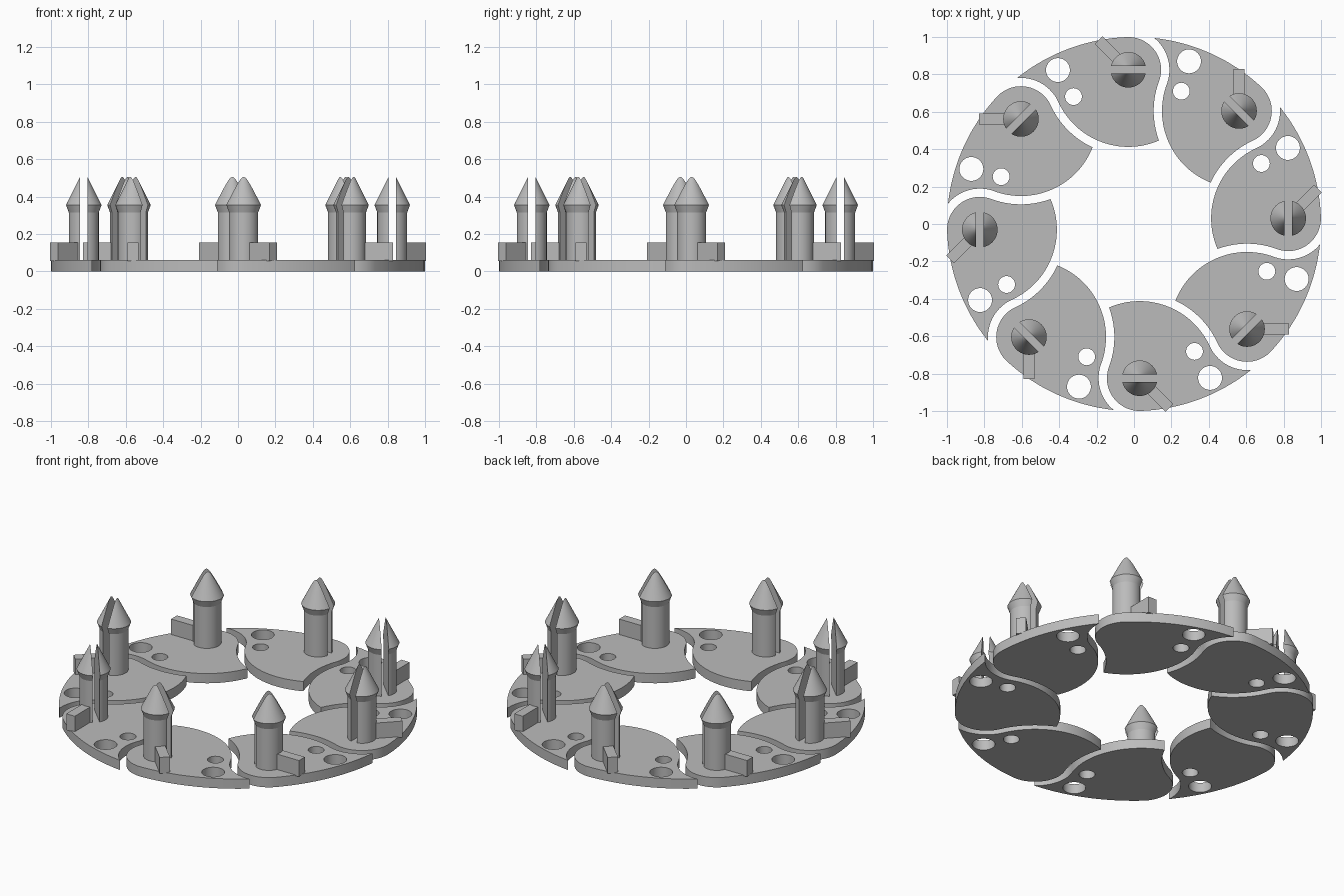
import bpy, bmesh
from math import radians, cos, sin, acos, atan2, pi, tau
from mathutils import Matrix, Vector

cube = bpy.data.objects.get("Cube")
if cube:
    bpy.data.objects.remove(cube, do_unlink=True)

COUNT = 8
STEP = tau / COUNT
TWIST = radians(2.1)        # angle of the first segment
PEG = 0.825                 # distance of the pegs from the centre
HEAD = 0.175                # rounded head around each peg
BODY = 0.412                # large inner curve around each peg
OUTER = PEG + HEAD
THICK = 0.06
SLOT = 0.02                 # half width of the peg slot

grey = bpy.data.materials.new("plain_grey")
grey.use_nodes = True
colour = (0.5, 0.5, 0.5, 1)
grey.diffuse_color = colour
grey.node_tree.nodes["Principled BSDF"].inputs["Base Color"].default_value = colour


def polar(r, a):
    return Vector((r * cos(a), r * sin(a)))


def arc(centre, r, start, end, n):
    return [centre + polar(r, start + (end - start) * i / n) for i in range(n)]


def mesh_from(bm, name):
    bmesh.ops.recalc_face_normals(bm, faces=bm.faces)
    mesh = bpy.data.meshes.new(name)
    bm.to_mesh(mesh)
    bm.free()
    mesh.materials.clear()
    mesh.materials.append(grey)
    return mesh


def outline():
    """Interlocking curved tile made of five tangent arcs."""
    here, ahead, behind = polar(PEG, 0), polar(PEG, STEP), polar(PEG, -STEP)
    gap = (ahead - here).length
    notch, hollow = gap - BODY, gap - HEAD
    tip_turn = acos((OUTER**2 + PEG**2 - notch**2) / (2 * OUTER * PEG))
    tip = polar(OUTER, STEP - tip_turn) - ahead
    side = pi / 2 + STEP / 2
    a = acos((BODY**2 + gap**2 - hollow**2) / (2 * BODY * gap))
    b = acos((hollow**2 + gap**2 - BODY**2) / (2 * hollow * gap))
    return (arc(Vector((0, 0)), OUTER, 0, STEP - tip_turn, 24)
            + arc(ahead, notch, atan2(tip.y, tip.x), side - pi, 16)
            + arc(here, BODY, side, tau - side - a, 32)
            + arc(behind, hollow, pi - side + b, pi - side, 16)
            + arc(here, HEAD, tau - side, tau, 24))


def plate_mesh():
    curve = bpy.data.curves.new("plate_outline", "CURVE")
    curve.dimensions = "2D"
    curve.fill_mode = "BOTH"
    curve.extrude = THICK / 2
    holes = [arc(polar(0.918, radians(24.2)), 0.064, 0, tau, 32),
             arc(polar(0.754, radians(23.3)), 0.045, 0, tau, 32)]
    for points in [outline()] + holes:
        spline = curve.splines.new("POLY")
        spline.points.add(len(points) - 1)
        for target, p in zip(spline.points, points):
            target.co = (p.x, p.y, 0, 1)
        spline.use_cyclic_u = True
    helper = bpy.data.objects.new("plate_outline", curve)
    bpy.context.collection.objects.link(helper)
    graph = bpy.context.evaluated_depsgraph_get()
    flat = bpy.data.meshes.new_from_object(helper.evaluated_get(graph))
    bm = bmesh.new()
    bm.from_mesh(flat)
    bmesh.ops.remove_doubles(bm, verts=bm.verts, dist=0.0001)
    bmesh.ops.translate(bm, verts=bm.verts, vec=(0, 0, THICK / 2))
    bpy.data.objects.remove(helper)
    bpy.data.curves.remove(curve)
    bpy.data.meshes.remove(flat)
    return mesh_from(bm, "plate")


def peg_half_mesh():
    """Revolved snap peg with a flared pointed cap, cut back to one half."""
    bm = bmesh.new()
    profile = [(0, THICK - 0.005), (0.08, THICK - 0.005), (0.08, 0.315),
               (0.095, 0.355), (0, 0.545)]
    verts = [bm.verts.new((r, 0, z)) for r, z in profile]
    edges = [bm.edges.new(pair) for pair in zip(verts, verts[1:])]
    bmesh.ops.spin(bm, geom=verts + edges, axis=(0, 0, 1), cent=(0, 0, 0),
                   angle=tau, steps=48)
    bmesh.ops.remove_doubles(bm, verts=bm.verts, dist=0.0001)
    cut = bmesh.ops.bisect_plane(bm, geom=bm.verts[:] + bm.edges[:] + bm.faces[:],
                                 plane_co=(SLOT, 0, 0), plane_no=(1, 0, 0),
                                 clear_inner=True)
    rim = [e for e in cut["geom_cut"] if isinstance(e, bmesh.types.BMEdge)]
    bmesh.ops.contextual_create(bm, geom=rim)
    return mesh_from(bm, "peg_half")


def rib_mesh():
    bm = bmesh.new()
    bmesh.ops.create_cube(bm, size=1)
    start, end, top = 0.06, 0.225, 0.155
    low = THICK - 0.005
    bmesh.ops.scale(bm, verts=bm.verts, vec=(end - start, 0.058, top - low))
    bmesh.ops.translate(bm, verts=bm.verts, vec=((start + end) / 2, 0, (top + low) / 2))
    return mesh_from(bm, "rib")


# Each part with its place inside one segment
at_peg = Matrix.Translation((PEG, 0, 0))
parts = [("plate", plate_mesh(), Matrix()),
         ("rib", rib_mesh(), at_peg @ Matrix.Rotation(STEP - TWIST, 4, "Z"))]
half = peg_half_mesh()
for label, turn in (("outer", 0), ("inner", pi)):
    parts.append(("peg_" + label, half, at_peg @ Matrix.Rotation(turn - TWIST, 4, "Z")))

# Ring of segments
bpy.ops.object.select_all(action="DESELECT")
for i in range(COUNT):
    spin = Matrix.Rotation(TWIST + i * STEP, 4, "Z")
    for label, mesh, place in parts:
        obj = bpy.data.objects.new(f"{label}_{i + 1}", mesh)
        bpy.context.collection.objects.link(obj)
        obj.matrix_world = spin @ place
        if i == 0 and label != "peg_inner":
            obj.select_set(True)
            bpy.context.view_layer.objects.active = obj
bpy.ops.object.shade_smooth_by_angle(angle=radians(20))
